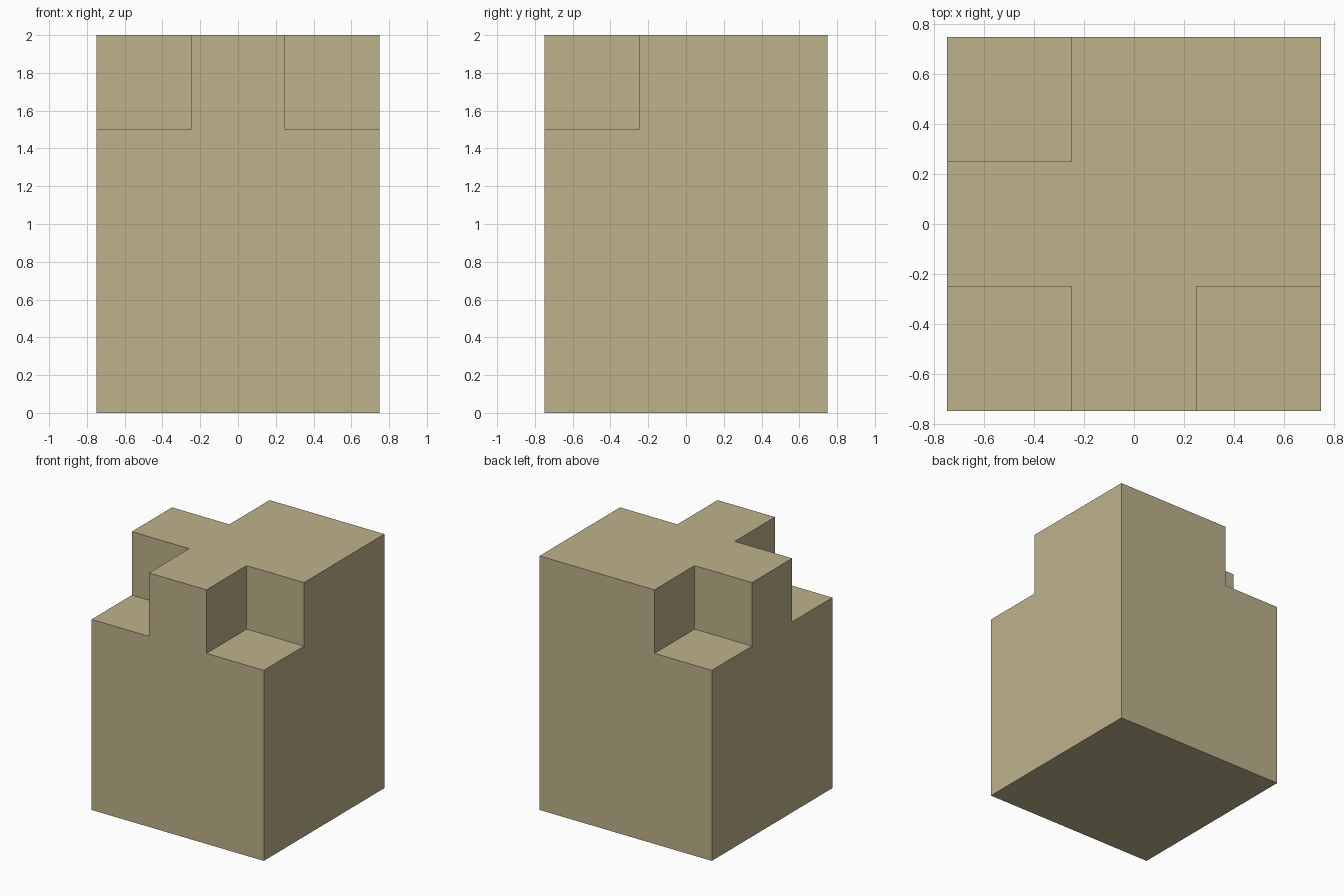
import bpy
import bmesh
from math import radians
from mathutils import Matrix, Vector

WIDTH, HEIGHT, SHOULDER, CUT = 1.5, 2.0, 1.5, 0.25

default_cube = bpy.data.objects.get("Cube")
if default_cube:
    bpy.data.objects.remove(default_cube, do_unlink=True)

# Single flat colour
sand = bpy.data.materials.new("sand")
sand.use_nodes = True
colour = (0.509, 0.448, 0.258, 1)
sand.diffuse_color = colour
sand.node_tree.nodes["Principled BSDF"].inputs["Base Color"].default_value = colour

# Main block up to the notch floors
bm = bmesh.new()
size = Matrix.Diagonal((WIDTH, WIDTH, SHOULDER, 1))
bmesh.ops.create_cube(bm, size=1, matrix=Matrix.Translation((0, 0, SHOULDER / 2)) @ size)

# Score the block into thirds along both horizontal axes
for axis in (Vector((1, 0, 0)), Vector((0, 1, 0))):
    for side in (-1, 1):
        bmesh.ops.bisect_plane(bm, geom=bm.verts[:] + bm.edges[:] + bm.faces[:],
                               plane_co=axis * side * CUT, plane_no=axis)


def is_notch(point):
    """Every corner is notched except the back left one."""
    corner = abs(point.x) > CUT and abs(point.y) > CUT
    return corner and not (point.x > 0 and point.y > 0)


# Raise the top, leaving three square corner notches
bm.normal_update()
raised = [f for f in bm.faces
          if f.normal.z > 0.9 and not is_notch(f.calc_center_median())]
new = bmesh.ops.extrude_face_region(bm, geom=raised)["geom"]
bmesh.ops.translate(bm, vec=(0, 0, HEIGHT - SHOULDER),
                    verts=[v for v in new if isinstance(v, bmesh.types.BMVert)])

# Merge coplanar faces into clean flat sides
bmesh.ops.dissolve_limit(bm, angle_limit=radians(1), verts=bm.verts[:], edges=bm.edges[:])
bmesh.ops.recalc_face_normals(bm, faces=bm.faces[:])

mesh = bpy.data.meshes.new("notched_block")
bm.to_mesh(mesh)
bm.free()
mesh.materials.append(sand)
block = bpy.data.objects.new("notched_block", mesh)
bpy.context.collection.objects.link(block)
